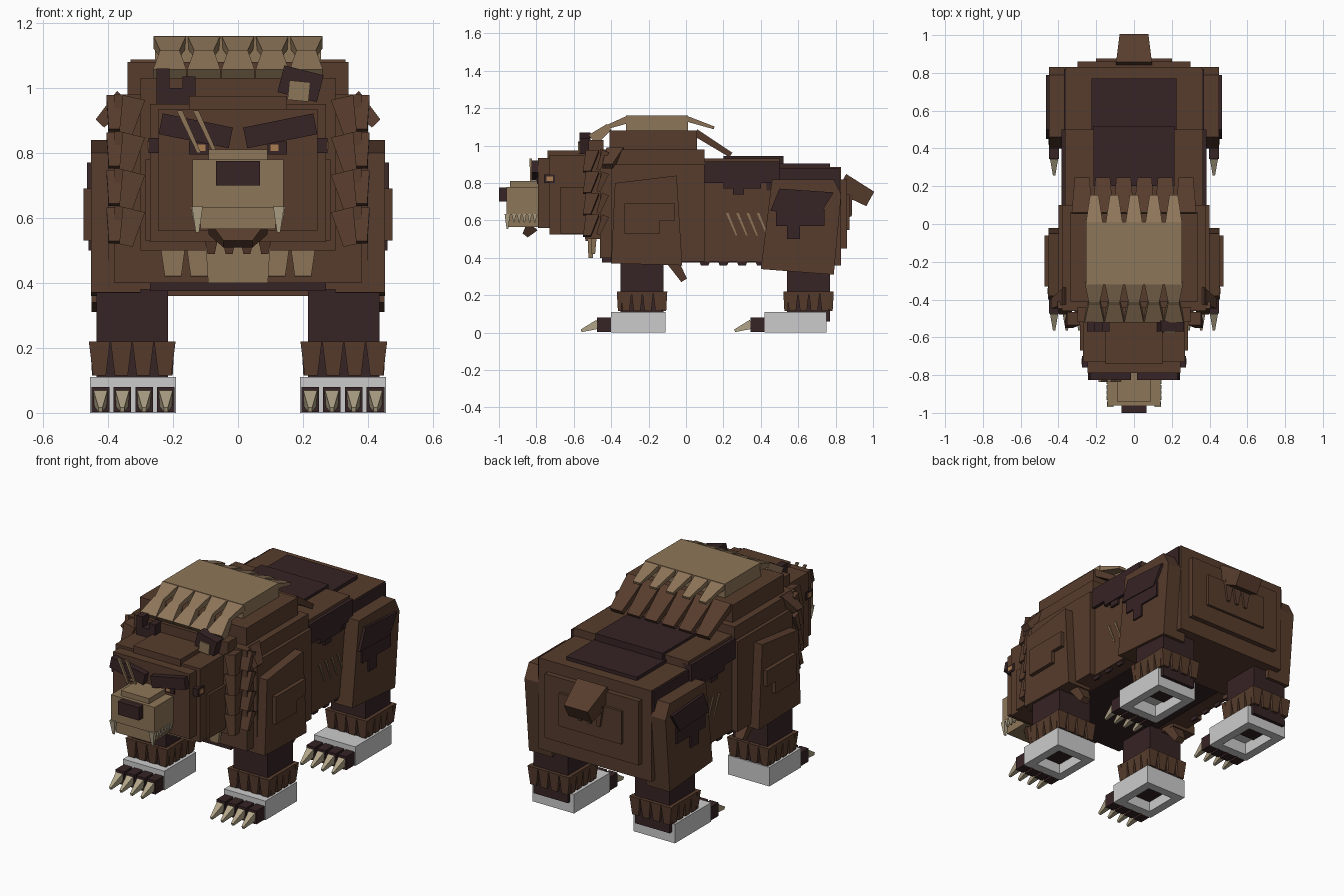
import bpy
import bmesh
from mathutils import Vector, Euler

cube = bpy.data.objects.get("Cube")
if cube:
    bpy.data.objects.remove(cube, do_unlink=True)


def material(name, red, green, blue):
    mat = bpy.data.materials.new(name)
    mat.use_nodes = True
    colour = (red, green, blue, 1)
    mat.diffuse_color = colour
    mat.node_tree.nodes["Principled BSDF"].inputs["Base Color"].default_value = colour
    return mat


brown = material("brown fur", .095, .045, .026)
dark = material("dark fur", .037, .017, .018)
tan = material("tan fur", .27, .18, .1)
grey = material("grey paw", .6, .6, .6)
ivory = material("ivory claw", .45, .38, .25)
amber = material("amber eye", .4, .2, .08)


def finish(name, mat, bm, pair):
    """Turn a bmesh into an object, plus its mirror image when paired."""
    bmesh.ops.recalc_face_normals(bm, faces=bm.faces)
    for side in (("left_", "right_") if pair else ("",)):
        if side == "right_":
            for vert in bm.verts:
                vert.co.x = -vert.co.x
            bmesh.ops.reverse_faces(bm, faces=bm.faces)
        mesh = bpy.data.meshes.new(side + name)
        bm.to_mesh(mesh)
        mesh.materials.append(mat)
        bpy.context.collection.objects.link(bpy.data.objects.new(side + name, mesh))
    bm.free()


def box(name, mat, x, y, z, tilt=(0, 0, 0), pair=False):
    """Box from spans; a single x is a half width."""
    spans = (x if isinstance(x, tuple) else (-x, x), y, z)
    centre = Vector([sum(s) / 2 for s in spans])
    size = [s[1] - s[0] for s in spans]
    turn = Euler(tilt).to_matrix()
    bm = bmesh.new()
    bmesh.ops.create_cube(bm, size=1)
    for vert in bm.verts:
        vert.co = centre + turn @ Vector([a * b for a, b in zip(vert.co, size)])
    finish(name, mat, bm, pair)


def tuft(name, mat, base, tip, wide, thick=.03, end=.4, across="X", pair=False):
    """Four sided lock of fur, claw or tooth running from base to tip."""
    base, tip = Vector(base), Vector(tip)
    side = Vector([float(across == axis) for axis in "XYZ"])
    depth = (tip - base).cross(side).normalized()
    bm = bmesh.new()
    rings = []
    for point, scale in ((base, 1), (tip, end)):
        rings.append([bm.verts.new(point + scale / 2 * (side * wide * a + depth * thick * b))
                      for a, b in ((-1, -1), (1, -1), (1, 1), (-1, 1))])
        bm.faces.new(rings[-1])
    for i in range(4):
        j = (i + 1) % 4
        bm.faces.new((rings[0][i], rings[0][j], rings[1][j], rings[1][i]))
    finish(name, mat, bm, pair)


def plate(name, mat, x, outline):
    """Mirrored side panel: a y-z outline given thickness along x."""
    bm = bmesh.new()
    face = bm.faces.new([bm.verts.new((x[0], y, z)) for y, z in outline])
    new = bmesh.ops.extrude_face_region(bm, geom=[face])["geom"]
    for item in new:
        if isinstance(item, bmesh.types.BMVert):
            item.co.x = x[1]
    finish(name, mat, bm, True)


# Torso
box("chest", brown, .38, (-.46, .1), (.4, .98))
box("chest_side", brown, .4, (-.4, .1), (.38, .9))
box("collar", brown, .3, (-.52, -.44), (.5, 1.03))
box("middle", brown, .365, (.08, .5), (.38, .93))
box("rump", brown, .36, (.42, .83), (.36, .885))
box("rump_back", brown, .3, (.8, .86), (.45, .82))
box("rump_back_panel", brown, .2, (.8, .875), (.55, .74))
box("belly", dark, .27, (-.45, .48), (.375, .42))
box("back_slab", dark, .215, (.2, .52), (.9, .945))
box("rump_slab", dark, .225, (.5, .77), (.86, .905))
box("flank_cap", dark, (.33, .385), (.1, .5), (.8, .915), pair=True)
box("flank_step", dark, (.33, .385), (.2, .4), (.77, .83), pair=True)
box("flank_drop", dark, (.33, .38), (.25, .31), (.74, .8), pair=True)
box("hip_cap", dark, (.3, .37), (.43, .82), (.76, .88), pair=True)
for i in range(4):
    tuft("belly_tuft", dark, (.35, .1 + i * .1, .43), (.35, .1 + i * .1, .36), .1, pair=True, across="Y")

# Shoulder hump with fur locks before and behind
box("hump", brown, .34, (-.41, .06), (.95, 1.08))
box("hump_cap", tan, .255, (-.32, .01), (1.07, 1.16))
for i in range(5):
    x = (i - 2) * .105
    tuft("hump_upper_lock", tan, (x, -.31, 1.14), (x, -.42, 1.1), .1, .04, .55)
    tuft("hump_front_lock", tan, (x, -.41, 1.1), (x, -.5, 1.03), .06, .04, 1.7)
    tuft("hump_rear_lock", tan, (x, 0, 1.145), (x, .15, 1.095), .09, .03, .5)
for i in range(6):
    x = (i - 2.5) * .11
    tuft("hump_lower_lock", brown, (x, .05, 1.07), (x, .24, .95), .11, .04, .7)

# Shoulders and haunches
plate("shoulder", brown, (.3, .452), [(-.4, .37), (-.02, .36), (-.05, .84), (-.38, .8)])
box("shoulder_panel", brown, (.43, .475), (-.33, -.06), (.6, .69), pair=True)
box("shoulder_panel_low", brown, (.43, .475), (-.33, -.14), (.53, .62), pair=True)
plate("haunch", brown, (.3, .45), [(.4, .34), (.79, .31), (.83, .74), (.79, .82), (.46, .82)])
plate("haunch_patch", dark, (.4, .465), [(.45, .65), (.72, .64), (.79, .75), (.5, .77)])
box("haunch_patch_step", dark, (.4, .46), (.48, .74), (.57, .66), pair=True)
box("haunch_patch_drop", dark, (.4, .46), (.54, .61), (.5, .6), pair=True)
tuft("elbow_tuft", brown, (.34, -.09, .41), (.34, -.01, .28), .1, .07, .5, pair=True)
for i in range(4):
    y = .22 + i * .055
    tuft("flank_scar", tan, (.367, y, .64), (.367, y + .05, .52), .014, .008, .6, "Y", pair=True)

# Legs: the hind pair repeats the front pair further back
for part, shift, long in (("front", 0, .29), ("hind", .83, .33)):
    heel = shift - .11 if part == "front" else .75
    toe = heel - long
    leg = shift - .23 if part == "front" else .66
    box(part + "_leg", dark, (.215, .435), (leg - .12, leg + .11), (.06, .5), pair=True)
    # Paw is a hollow frame with a lid
    box(part + "_paw_lid", grey, (.19, .455), (toe, heel), (.07, .11), pair=True)
    for x in ((.19, .24), (.405, .455)):
        box(part + "_paw_side", grey, x, (toe, heel), (0, .1), pair=True)
    for y in ((toe, toe + .05), (heel - .05, heel)):
        box(part + "_paw_end", grey, (.2, .45), y, (0, .1), pair=True)
    for i in range(4):
        x = .222 + i * .067
        box(part + "_toe", dark, (x - .027, x + .027), (toe - .075, toe + .03), (.003, .08), pair=True)
        tuft(part + "_claw", ivory, (x, toe - .07, .045), (x, toe - .16, .01), .042, .05, .3, pair=True)
        # Shaggy cuff on all four faces
        for y in (leg - .125, leg + .115):
            tuft(part + "_cuff", brown, (x + .003, y, .22), (x + .003, y, .115), .066, .03, .6, pair=True)
        y = leg - .09 + i * .058
        for side in (.21, .44):
            tuft(part + "_cuff_side", brown, (side, y, .22), (side, y, .115), .06, .03, .6, "Y", pair=True)

# Head
box("head", brown, .27, (-.73, -.48), (.525, .95))
box("head_crown", brown, .15, (-.74, -.5), (.9, .975))
box("face", brown, .245, (-.79, -.6), (.56, .935))
box("cheek", brown, (.2, .285), (-.67, -.48), (.53, .78), pair=True)
box("muzzle", tan, .14, (-.96, -.78), (.63, .78))
box("muzzle_bridge", tan, .09, (-.94, -.78), (.77, .81))
box("jaw", tan, .115, (-.95, -.78), (.565, .64))
box("nose", dark, .067, (-1, -.95), (.7, .775))
tuft("chin_tuft", brown, (0, -.82, .57), (0, -.86, .52), .18, .07, .5)
tuft("fang", ivory, (.125, -.955, .635), (.125, -.955, .555), .034, .03, .3, pair=True)
for i in range(5):
    y = -.92 + i * .028
    tuft("tooth", ivory, (.135, y, .635), (.135, y, .59), .022, .02, .3, "Y", pair=True)
box("brow", dark, (.02, .24), (-.825, -.78), (.835, .9), tilt=(0, -.2, 0), pair=True)
box("eye_socket", dark, (.09, .15), (-.796, -.78), (.795, .835), pair=True)
box("eye", amber, (.1, .125), (-.8, -.78), (.805, .825), pair=True)
box("eye_corner_socket", dark, (.23, .276), (-.76, -.7), (.8, .845), pair=True)
box("eye_corner", amber, (.23, .279), (-.745, -.712), (.81, .835), pair=True)
for x in (-.18, -.13):
    tuft("eye_scar", tan, (x, -.83, .93), (x + .06, -.83, .8), .018, .012, .7)

# Ears: one whole, one torn
box("whole_ear", dark, (.13, .255), (-.57, -.51), (.97, 1.055), tilt=(0, .25, 0))
box("whole_ear_inside", tan, (.155, .22), (-.577, -.55), (.96, 1.02), tilt=(0, .1, 0))
box("torn_ear_base", dark, (-.25, -.13), (-.57, -.51), (.94, 1))
box("torn_ear_tall", dark, (-.25, -.21), (-.57, -.51), (.95, 1.06))
box("torn_ear_short", dark, (-.17, -.13), (-.57, -.51), (.95, 1.035))

# Mane and bib
for i in range(4):
    z = .97 - i * .115
    tuft("mane_lock", brown, (.32, -.5, z), (.345, -.53, z - .11), .07, .07, .6, "Y", pair=True)
    tuft("mane_outer_lock", brown, (.36, -.43, z), (.375, -.47, z - .1), .09, .04, .5, pair=True)
tuft("mane_shoulder_lock", brown, (.35, -.38, .97), (.425, -.42, .89), .09, .06, .6, "Y", pair=True)
for i in range(6):
    x = (i - 2.5) * .08
    tuft("bib_lock", tan, (x, -.49, .54), (x, -.495, .42), .085, .03, .6)
for i in range(3):
    x = (i - 1) * .06
    tuft("bib_centre_lock", tan, (x, -.51, .53), (x, -.51, .4), .08, .03, .8)
for i in range(4):
    x = (i - 1.5) * .055
    tuft("throat_lock", brown, (x, -.54, .57), (x, -.53, .49), .055, .03, .4)

# Tail
tuft("tail", brown, (0, .83, .8), (0, .985, .715), .19, .11, .8)
for i in range(3):
    x = (i - 1) * .06
    tuft("tail_lock", brown, (x, .87, .74), (x, .88, .62), .06, .04, .3)
